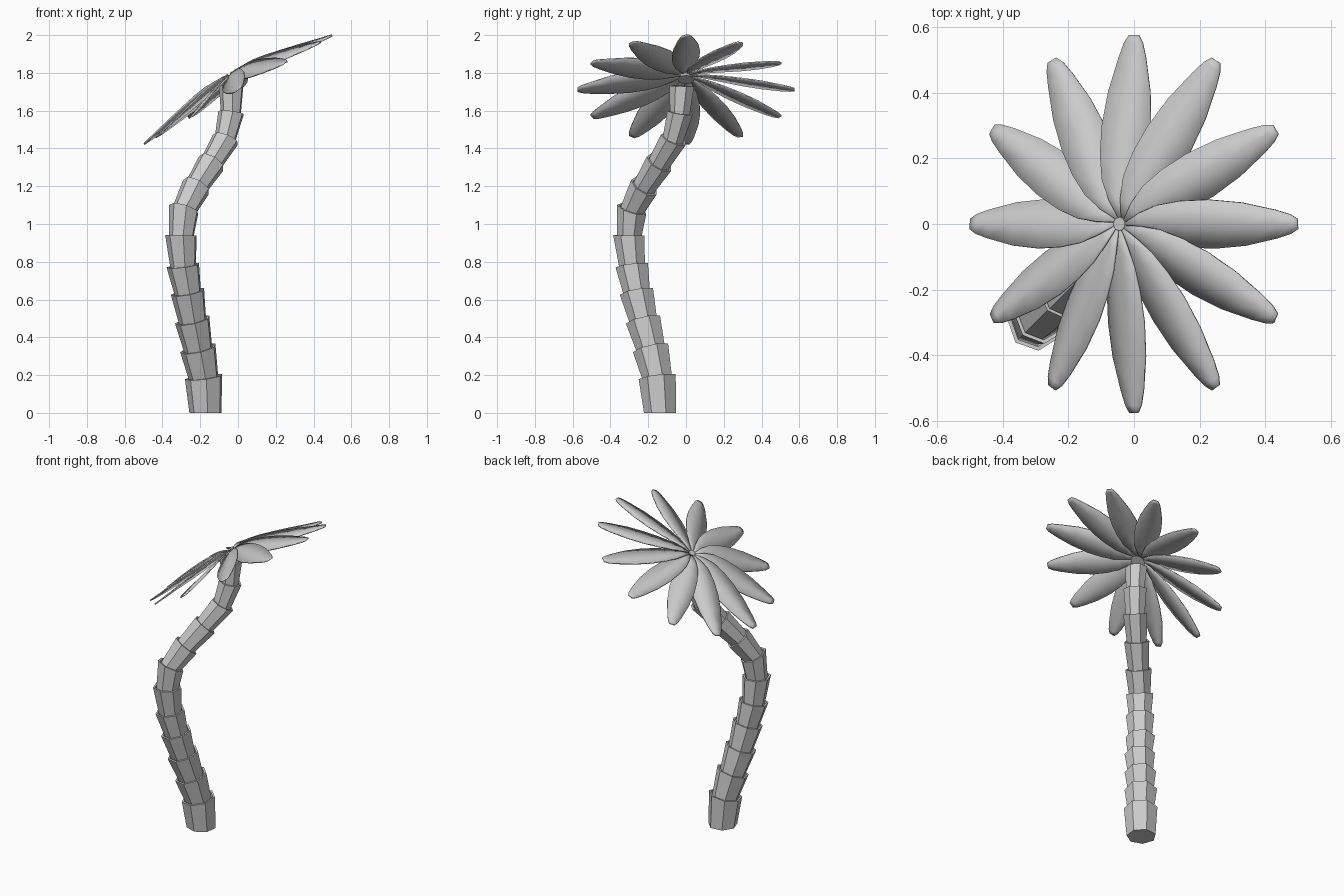
import bpy, bmesh
from math import sin, cos, pi, radians
from mathutils import Vector, Matrix

if "Cube" in bpy.data.objects:
    bpy.data.objects.remove(bpy.data.objects["Cube"])


def make_object(name, bm):
    bmesh.ops.recalc_face_normals(bm, faces=bm.faces)
    mesh = bpy.data.meshes.new(name)
    bm.to_mesh(mesh)
    bm.free()
    obj = bpy.data.objects.new(name, mesh)
    bpy.context.collection.objects.link(obj)
    return obj


# Trunk: centre points of the joints, and the radius of each segment's upper rim
SIDES = 7
joints = [Vector(p) for p in (
    (-0.17, -0.135, 0), (-0.18, -0.15, 0.19), (-0.21, -0.185, 0.34),
    (-0.24, -0.225, 0.49), (-0.265, -0.26, 0.64), (-0.29, -0.285, 0.78),
    (-0.30, -0.30, 0.94), (-0.285, -0.285, 1.08), (-0.22, -0.22, 1.20),
    (-0.14, -0.14, 1.325), (-0.065, -0.065, 1.45), (-0.035, -0.03, 1.59),
    (-0.035, -0.02, 1.73))]
side_axis = Vector((1, -1, 0)).normalized()


def tangent(i):
    if i == 0:
        return Vector((0, 0, 1))
    a, b = joints[i - 1], joints[min(i + 1, len(joints) - 1)]
    return (b - a).normalized()


def ring(bm, centre, direction, radius):
    u = side_axis
    v = direction.cross(u).normalized()
    return [bm.verts.new(centre + radius * (sin(2 * pi * k / SIDES) * u
                                            - cos(2 * pi * k / SIDES) * v))
            for k in range(SIDES)]


# Each segment is a cup that flares upwards, with a thin rim and sunken top
bm = bmesh.new()
last = len(joints) - 1
for i in range(last):
    t0, t1 = tangent(i), tangent(i + 1)
    top_r = 0.102 - 0.0032 * i
    low_r = 0.088 if i == 0 else top_r * 0.8
    start = joints[i] - (t0 * 0.02 if i else Vector())
    rings = [ring(bm, start, t0, low_r),
             ring(bm, joints[i + 1], t1, top_r),
             ring(bm, joints[i + 1], t1, top_r - 0.012),
             ring(bm, joints[i + 1] - t1 * 0.02, t1, top_r - 0.018)]
    for a, b in zip(rings, rings[1:]):
        for k in range(SIDES):
            n = (k + 1) % SIDES
            bm.faces.new((a[k], a[n], b[n], b[k]))
    bm.faces.new(rings[0][::-1])
    bm.faces.new(rings[-1])
make_object("trunk", bm)

# Crown: twelve rolled leaves around a hub, the whole tilted by 30 degrees
LENGTH = 0.575
leaf_profile = [  # distance along leaf, half width, height
    (0.0, 0.006, 0.085), (0.10, 0.035, 0.085), (0.22, 0.061, 0.078),
    (0.36, 0.074, 0.066), (0.52, 0.077, 0.050), (0.70, 0.067, 0.032),
    (0.88, 0.044, 0.012), (0.96, 0.030, 0.004), (1.0, 0.016, 0.0)]
tilt = Matrix.Translation((0, 0, 1.712)) @ Matrix.Rotation(radians(-30), 4, 'Y')

for n in range(12):
    bm = bmesh.new()
    turn = tilt @ Matrix.Rotation(n * pi / 6, 4, 'Z')
    rows = []
    for d, w, h in leaf_profile:
        roll = radians(24 - 16 * d)
        row = []
        for s in (-1, 0, 1):
            p = Vector((d * LENGTH, s * w * cos(roll),
                        h + s * w * sin(roll) - abs(s) * w * 0.06))
            # pull the root towards the top of the trunk axis
            p.x += 0.02 * (1 - d) ** 4
            row.append(bm.verts.new(turn @ p))
        rows.append(row)
    for a, b in zip(rows, rows[1:]):
        for k in range(2):
            bm.faces.new((a[k], b[k], b[k + 1], a[k + 1]))
    leaf = make_object(f"leaf_{n + 1}", bm)
    mod = leaf.modifiers.new("thickness", 'SOLIDIFY')
    mod.thickness = 0.007
    mod.offset = 0
    bpy.context.view_layer.objects.active = leaf
    leaf.select_set(True)
    bpy.ops.object.shade_smooth_by_angle(angle=radians(40))
    leaf.select_set(False)

# Small hub that closes the middle of the crown
bm = bmesh.new()
bmesh.ops.create_cone(bm, cap_ends=True, segments=12, radius1=0.045,
                      radius2=0.02, depth=0.03,
                      matrix=tilt @ Matrix.Translation((0, 0, 0.075)))
make_object("crown_hub", bm)
